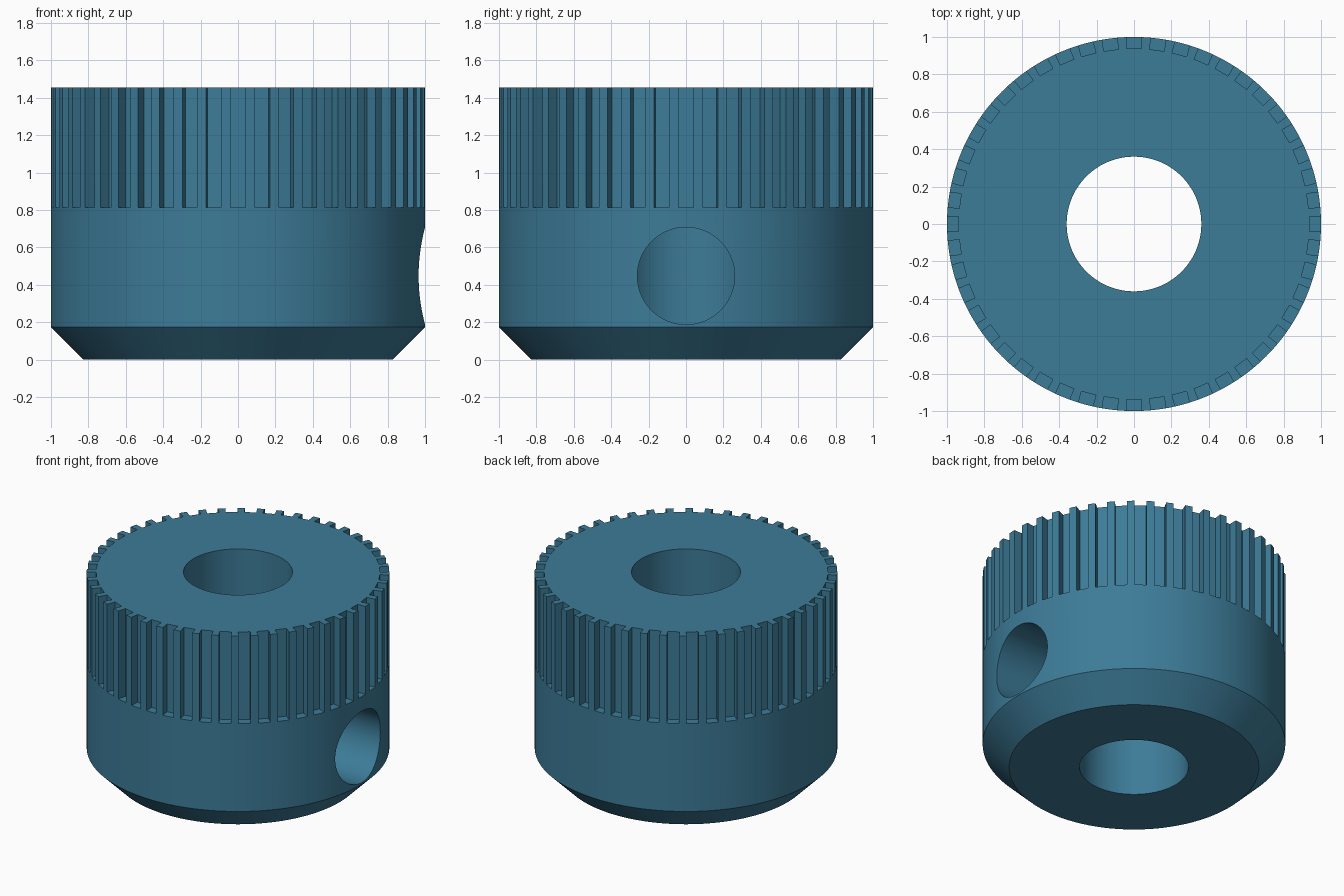
import bpy, bmesh, math
from mathutils import Matrix, Vector

if "Cube" in bpy.data.objects:
    bpy.data.objects.remove(bpy.data.objects["Cube"])

HEIGHT = 1.455
GROOVES = 48


def finish(name, bm):
    bmesh.ops.recalc_face_normals(bm, faces=bm.faces)
    mesh = bpy.data.meshes.new(name)
    bm.to_mesh(mesh)
    bm.free()
    obj = bpy.data.objects.new(name, mesh)
    bpy.context.collection.objects.link(obj)
    return obj


def lathe(name, profile, steps):
    """Revolve a closed (radius, z) profile around z."""
    bm = bmesh.new()
    rings = []
    for i in range(steps):
        a = 2 * math.pi * i / steps
        rings.append([bm.verts.new((r * math.cos(a), r * math.sin(a), z)) for r, z in profile])
    n = len(profile)
    for i in range(steps):
        p, q = rings[i], rings[(i + 1) % steps]
        for j in range(n):
            k = (j + 1) % n
            bm.faces.new((p[j], q[j], q[k], p[k]))
    return finish(name, bm)


def cut(target, cutter):
    mod = target.modifiers.new("cut", 'BOOLEAN')
    mod.operation = 'DIFFERENCE'
    mod.solver = 'EXACT'
    mod.object = cutter
    cutter.hide_render = True
    bpy.ops.object.select_all(action='DESELECT')
    bpy.context.view_layer.objects.active = target
    target.select_set(True)
    bpy.ops.object.modifier_apply(modifier=mod.name)
    bpy.data.objects.remove(cutter)


# Collar with chamfered foot and central bore
collar = lathe("knurled_collar",
               [(0.36, 0), (0.825, 0), (1.0, 0.175), (1.0, HEIGHT), (0.36, HEIGHT)], 192)

# Grip grooves around the upper band
bm = bmesh.new()
for i in range(GROOVES):
    place = (Matrix.Rotation(2 * math.pi * i / GROOVES, 4, 'Z')
             @ Matrix.Translation(Vector((1.037, 0, 1.215)))
             @ Matrix.Diagonal((0.2, 0.08, 0.8, 1)))
    bmesh.ops.create_cube(bm, size=1, matrix=place)
cut(collar, finish("groove_cutter", bm))

# Set screw hole from the right side into the bore
bm = bmesh.new()
bmesh.ops.create_cone(bm, cap_ends=True, segments=96, radius1=0.26, radius2=0.26, depth=1.1,
                      matrix=Matrix.Translation((0.65, 0, 0.448))
                      @ Matrix.Rotation(math.pi / 2, 4, 'Y'))
cut(collar, finish("hole_cutter", bm))

# Single blue finish
blue = bpy.data.materials.new("steel_blue")
blue.diffuse_color = (0.046, 0.2, 0.315, 1)
blue.use_nodes = True
blue.node_tree.nodes["Principled BSDF"].inputs["Base Color"].default_value = blue.diffuse_color
collar.data.materials.clear()
collar.data.materials.append(blue)
for face in collar.data.polygons:
    face.material_index = 0
bpy.ops.object.shade_smooth_by_angle(angle=math.radians(30))
